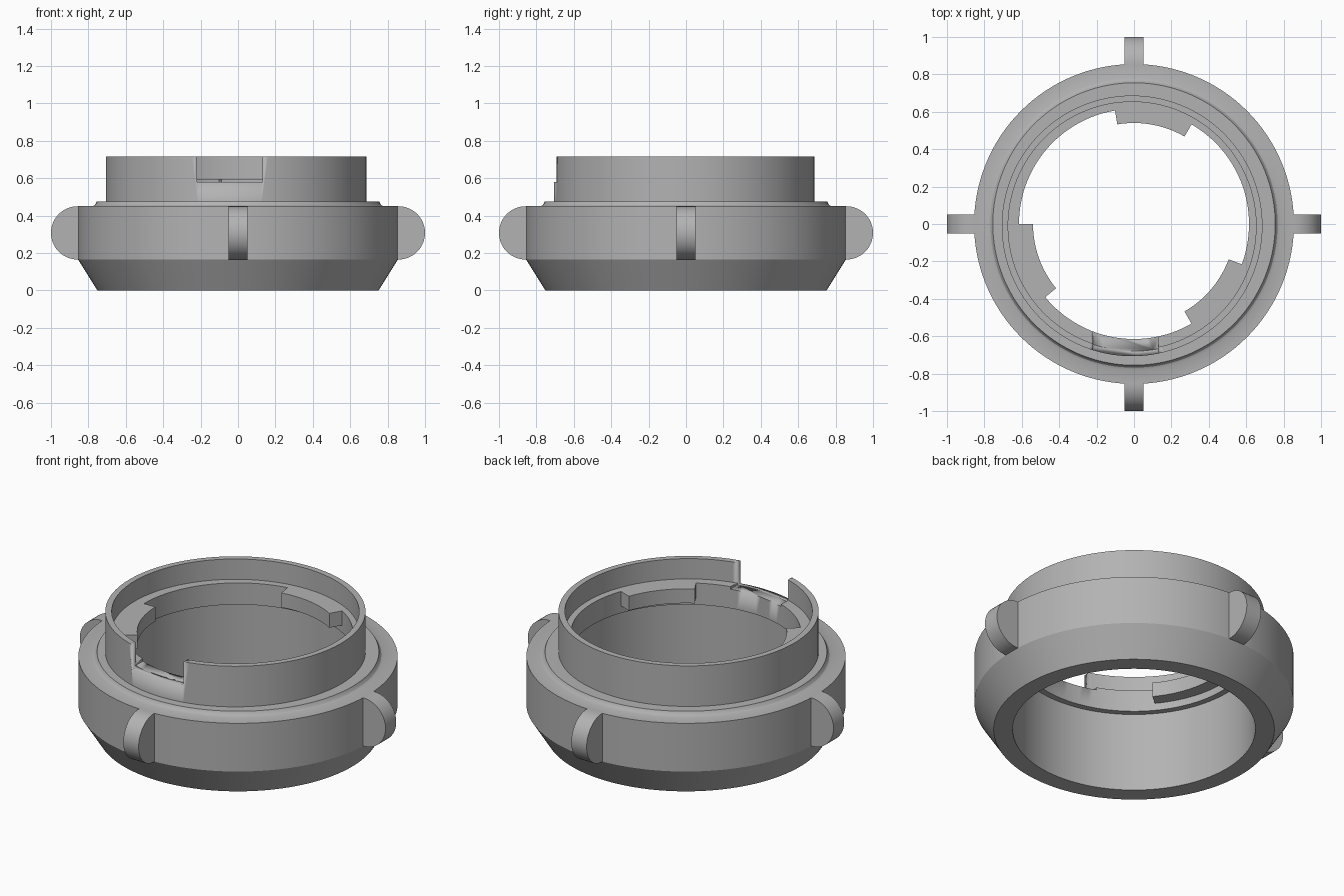
import bpy, bmesh, math
from mathutils import Matrix

old = bpy.data.objects.get("Cube")
if old:
    bpy.data.objects.remove(old)

COLOR = (0.45, 0.45, 0.45, 1)
grey = bpy.data.materials.new("plain grey")
grey.use_nodes = True
grey.diffuse_color = COLOR
grey.node_tree.nodes["Principled BSDF"].inputs["Base Color"].default_value = COLOR


def finish(name, bm):
    """Turn a bmesh into a grey object with crisp edges."""
    bmesh.ops.recalc_face_normals(bm, faces=bm.faces)
    mesh = bpy.data.meshes.new(name)
    bm.to_mesh(mesh)
    bm.free()
    ob = bpy.data.objects.new(name, mesh)
    bpy.context.collection.objects.link(ob)
    mesh.materials.append(grey)
    bpy.ops.object.select_all(action='DESELECT')
    ob.select_set(True)
    bpy.context.view_layer.objects.active = ob
    bpy.ops.object.shade_smooth_by_angle(angle=math.radians(25))
    return ob


def sweep(name, profile, start=0, end=360, steps=128):
    """Revolve a closed (radius, z) profile around z, capping partial turns."""
    bm = bmesh.new()
    full = end - start == 360
    rings = []
    for i in range(steps if full else steps + 1):
        a = math.radians(start + (end - start) * i / steps)
        rings.append([bm.verts.new((r * math.cos(a), r * math.sin(a), z)) for r, z in profile])
    n = len(profile)
    pairs = list(zip(rings, rings[1:]))
    if full:
        pairs.append((rings[-1], rings[0]))
    for p, q in pairs:
        for j in range(n):
            k = (j + 1) % n
            bm.faces.new((p[j], q[j], q[k], p[k]))
    if not full:
        bm.faces.new(rings[0])
        bm.faces.new(rings[-1])
    return finish(name, bm)


# Body with bevelled foot, filleted shoulder, inner lip and open bore
body = sweep("ring_body", [
    (.65, 0), (.752, 0), (.855, .165), (.855, .45), (.78, .45), (.768, .455),
    (.76, .464), (.755, .475), (.68, .475), (.68, .595), (.615, .595), (.615, .467), (.65, .467)])

# Thin upper wall, slightly off centre
wall = sweep("upper_wall", [(.663, .46), (.697, .46), (.697, .715), (.663, .715)])
wall.data.transform(Matrix.Translation((-.01, -.01, 0)))

# Notch cut through the front of the wall
bm = bmesh.new()
bmesh.ops.create_cube(bm, size=1, matrix=Matrix.Translation((-.045, -.7, .68))
                      @ Matrix.Diagonal((.35, .4, .2, 1)))
cutter = finish("notch_cutter", bm)
cutter.hide_render = True
for ob in (body, wall):
    mod = ob.modifiers.new("notch", 'BOOLEAN')
    mod.operation = 'DIFFERENCE'
    mod.solver = 'EXACT'
    mod.object = cutter
    bpy.context.view_layer.objects.active = ob
    bpy.ops.object.modifier_apply(modifier=mod.name)
bpy.data.objects.remove(cutter)

# Three inner locking tabs
for i in range(3):
    sweep(f"locking_tab_{i + 1}", [(.54, .51), (.616, .51), (.616, .595), (.54, .595)],
          60 + 120 * i, 99.5 + 120 * i, 16)

# Four rounded grip lugs
for i in range(4):
    bm = bmesh.new()
    outline = [(.83, .165)]
    for s in range(25):
        a = math.pi * (s / 24 - .5)
        outline.append((.8575 + .1425 * math.cos(a), .3075 + .1425 * math.sin(a)))
    outline.append((.83, .45))
    face = bm.faces.new([bm.verts.new((x, -.05, z)) for x, z in outline])
    out = bmesh.ops.extrude_face_region(bm, geom=[face])
    moved = [v for v in out["geom"] if isinstance(v, bmesh.types.BMVert)]
    bmesh.ops.translate(bm, verts=moved, vec=(0, .1, 0))
    bm.transform(Matrix.Rotation(math.pi / 2 * i, 4, 'Z'))
    finish(f"grip_lug_{i + 1}", bm)
